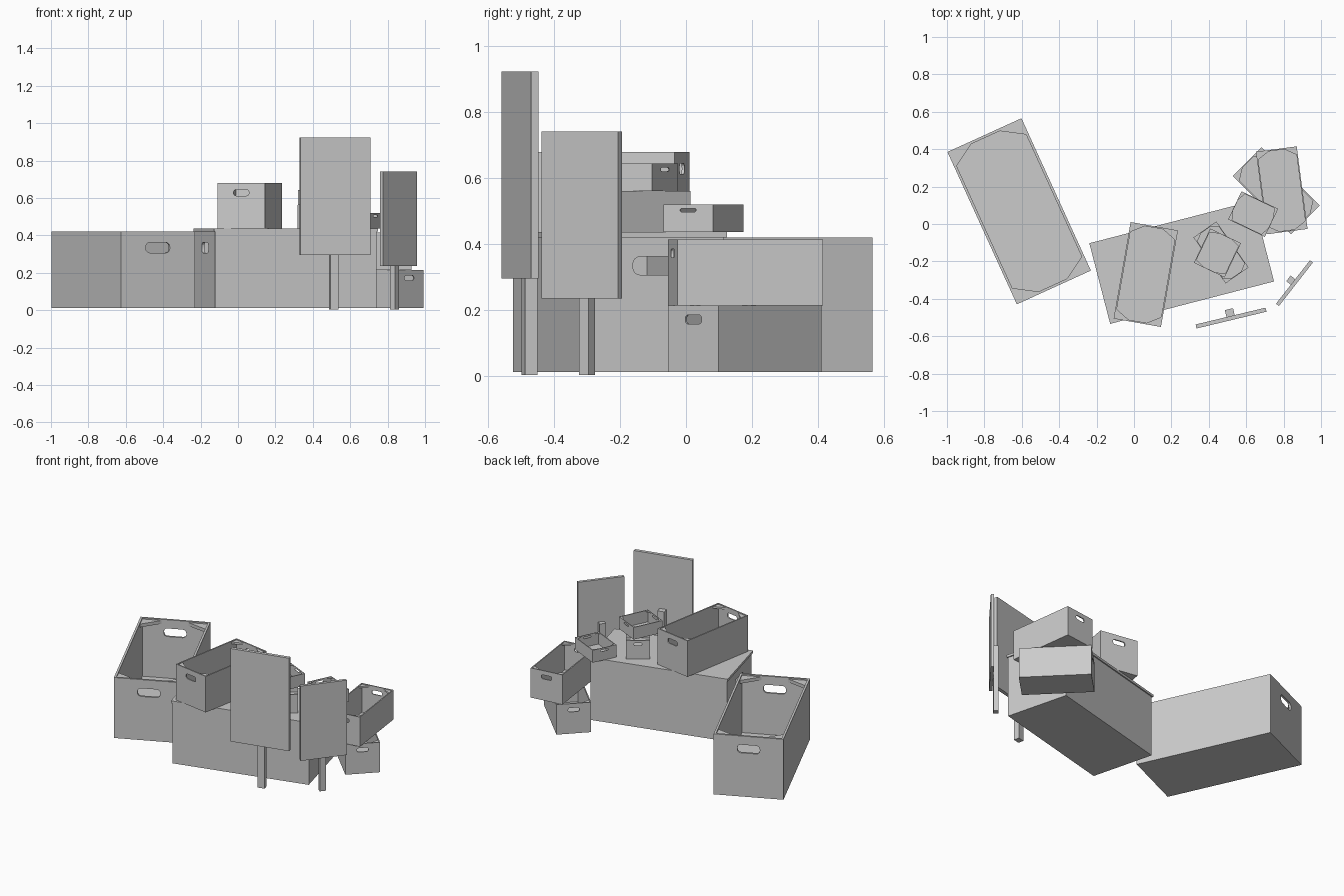
import bpy, bmesh, math
from mathutils import Vector, Matrix

if "Cube" in bpy.data.objects:
    bpy.data.objects.remove(bpy.data.objects["Cube"])

W, L, H, T = 0.435, 0.895, 0.408, 0.014   # full-size crate and wall thickness


def add_box(bm, size, centre):
    m = Matrix.Translation(centre) @ Matrix.Diagonal((*size, 1))
    bmesh.ops.create_cube(bm, size=1, matrix=m)


def add_prism(bm, loops, offset):
    """Fill outline loops (later loops are holes) and extrude by offset."""
    edges = []
    for pts in loops:
        vs = [bm.verts.new(p) for p in pts]
        edges += [bm.edges.new((vs[i], vs[i - 1])) for i in range(len(vs))]
    res = bmesh.ops.triangle_fill(bm, edges=edges, use_beauty=True)
    faces = [g for g in res["geom"] if isinstance(g, bmesh.types.BMFace)]
    ext = bmesh.ops.extrude_face_region(bm, geom=faces, use_keep_orig=True)
    new = [g for g in ext["geom"] if isinstance(g, bmesh.types.BMVert)]
    bmesh.ops.translate(bm, verts=new, vec=offset)


def to_mesh(bm, name):
    bmesh.ops.recalc_face_normals(bm, faces=bm.faces)
    me = bpy.data.meshes.new(name)
    bm.to_mesh(me)
    bm.free()
    return me


def place(name, me, loc, angle, scale=(1, 1, 1)):
    ob = bpy.data.objects.new(name, me)
    ob.location, ob.scale = loc, scale
    ob.rotation_euler.z = math.radians(angle)
    bpy.context.collection.objects.link(ob)
    return ob


def slot(cz, w, h, r, n=4):
    """Rounded slot outline in the xz plane."""
    pts = []
    for k, (sx, sz) in enumerate([(1, 1), (-1, 1), (-1, -1), (1, -1)]):
        for i in range(n + 1):
            a = math.pi / 2 * (k + i / n)
            pts.append((sx * (w / 2 - r) + r * math.cos(a),
                        cz + sz * (h / 2 - r) + r * math.sin(a)))
    return pts


def crate_mesh():
    bm = bmesh.new()
    # floor and long side walls
    add_box(bm, (W - 2 * T, L - 2 * T, T), (0, 0, T / 2))
    for s in (-1, 1):
        add_box(bm, (T, L - 2 * T, H), (s * (W - T) / 2, 0, H / 2))
        # end walls with a handle slot
        y = s * L / 2
        rect = [(-W / 2, y, 0), (W / 2, y, 0), (W / 2, y, H), (-W / 2, y, H)]
        hole = [(x, y, z) for x, z in slot(0.322, 0.14, 0.055, 0.022)]
        add_prism(bm, [rect, hole], Vector((0, -s * T, 0)))
        # corner braces under the rim
        for q in (-1, 1):
            cx, cy, z = q * (W / 2 - T), s * (L / 2 - T), H - 0.008
            tri = [(cx, cy, z), (cx - q * 0.12, cy, z), (cx, cy - s * 0.075, z)]
            add_prism(bm, [tri], Vector((0, 0, -0.022)))
    return to_mesh(bm, "crate")


crate = crate_mesh()

# name, centre x, y, base z, angle, width, length, height
crates = [
    ("large_crate_left", -0.614, 0.068, 0.012, 24.5, 0.435, 0.895, 0.408),
    ("large_crate_centre", 0.255, -0.205, 0.012, 104.5, 0.43, 0.89, 0.408),
    ("medium_crate_top", 0.063, -0.27, 0.436, -10, 0.257, 0.524, 0.243),
    ("small_crate_lower", 0.76, 0.178, 0.012, 45, 0.216, 0.44, 0.202),
    ("small_crate_upper", 0.79, 0.18, 0.214, 7.5, 0.22, 0.445, 0.2),
    ("shallow_crate_edge", 0.637, 0.053, 0.436, 64.5, 0.166, 0.217, 0.084),
    ("tiny_crate_lower", 0.465, -0.152, 0.436, 35, 0.149, 0.3, 0.125),
    ("tiny_crate_upper", 0.446, -0.155, 0.561, -25.5, 0.182, 0.203, 0.082),
]
for name, x, y, z, a, w, l, h in crates:
    place(name, crate, (x, y, z), a, (w / W, l / L, h / H))

# lid closing the centre crate
bm = bmesh.new()
add_box(bm, (0.445, 0.905, 0.016), (0, 0, 0.008))
place("crate_lid", to_mesh(bm, "crate_lid"), (0.255, -0.205, 0.42), 104.5)

# sign boards, each with a post fixed to the back
signs = [
    ("large", 0.519, -0.503, 13.5, 0.385, 0.022, 0.295, 0.922, 0.045, 0.038, 0.56),
    ("small", 0.858, -0.316, 52, 0.295, 0.02, 0.235, 0.74, 0.038, 0.031, 0.455),
]
for name, x, y, a, w, t, z0, z1, pw, pt, ptop in signs:
    bm = bmesh.new()
    add_box(bm, (w, t, z1 - z0), (0, 0, (z0 + z1) / 2))
    place(name + "_sign_board", to_mesh(bm, "board"), (x, y, 0), a)
    bm = bmesh.new()
    add_box(bm, (pw, pt, ptop - 0.003), (0, (t + pt) / 2, (ptop + 0.003) / 2))
    place(name + "_sign_post", to_mesh(bm, "post"), (x, y, 0), a)
